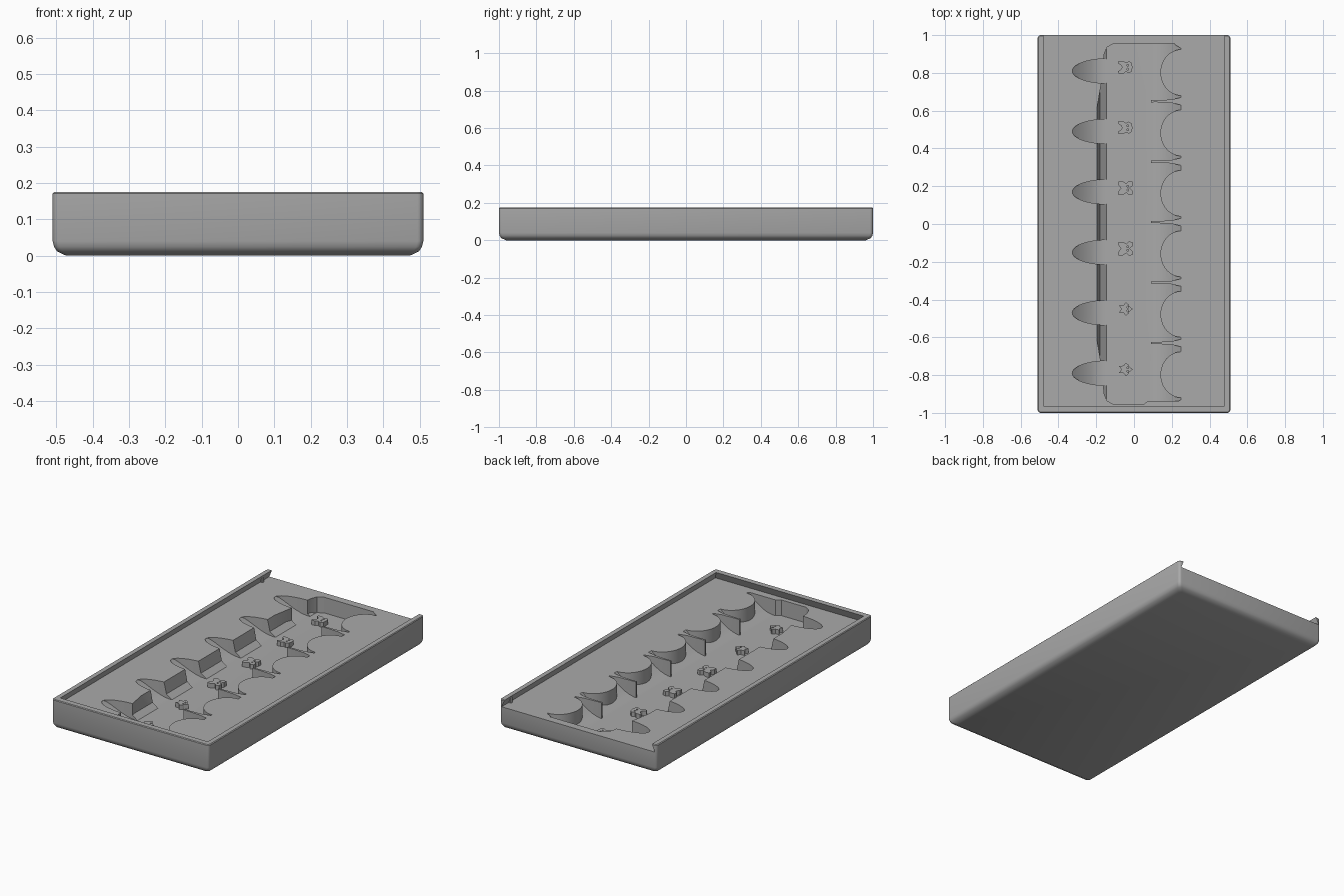
import bpy, bmesh, math
from mathutils import Vector

if "Cube" in bpy.data.objects:
    bpy.data.objects.remove(bpy.data.objects["Cube"], do_unlink=True)

grey = bpy.data.materials.new("plain_grey")
grey.use_nodes = True
GREY = (0.4, 0.4, 0.4, 1)
grey.diffuse_color = GREY
grey.node_tree.nodes["Principled BSDF"].inputs["Base Color"].default_value = GREY

HX, HY, TOP, DECK, FLOOR = 0.51, 1.0, 0.175, 0.132, 0.04
STATIONS = [0.81 - 0.32 * i for i in range(6)]


def loft(name, rings):
    """Closed solid through rings of matching points."""
    bm = bmesh.new()
    loops = [[bm.verts.new(p) for p in ring] for ring in rings]
    n = len(loops[0])
    for a, b in zip(loops, loops[1:]):
        for i in range(n):
            j = (i + 1) % n
            bm.faces.new((a[i], a[j], b[j], b[i]))
    bm.faces.new(loops[0])
    bm.faces.new(loops[-1])
    bmesh.ops.recalc_face_normals(bm, faces=bm.faces)
    mesh = bpy.data.meshes.new(name)
    bm.to_mesh(mesh)
    bm.free()
    mesh.materials.append(grey)
    ob = bpy.data.objects.new(name, mesh)
    bpy.context.collection.objects.link(ob)
    return ob


def prism_z(name, pts, lo=-0.2, hi=0.3):
    return loft(name, [[(x, y, z) for x, y in pts] for z in (lo, hi)])


def prism_y(name, pts, lo, hi):
    return loft(name, [[(x, y, z) for x, z in pts] for y in (lo, hi)])


def boolean(target, tool, operation="DIFFERENCE"):
    """Apply a boolean and discard the tool."""
    mod = target.modifiers.new("cut", "BOOLEAN")
    mod.operation, mod.solver, mod.object = operation, "EXACT", tool
    bpy.context.view_layer.objects.active = target
    bpy.ops.object.modifier_apply(modifier=mod.name)
    bpy.data.objects.remove(tool, do_unlink=True)


def ellipse(cx, cy, rx, ry, n=40):
    return [(cx + rx * math.cos(2 * math.pi * i / n),
             cy + ry * math.sin(2 * math.pi * i / n)) for i in range(n)]


def ramp(x0, x1, n=8):
    """Curved floor rising from the pocket floor to the deck."""
    return [(x0 + (x1 - x0) * i / n, FLOOR + (DECK - FLOOR) * (i / n) ** 1.8)
            for i in range(n + 1)]


def rounded(inset, z, r=0.016, seg=4):
    pts = []
    for q, (sx, sy) in enumerate([(1, 1), (-1, 1), (-1, -1), (1, -1)]):
        for i in range(seg + 1):
            a = math.pi / 2 * (q + i / seg)
            pts.append((sx * (HX - inset - r) + r * math.cos(a),
                        sy * (HY - inset - r) + r * math.sin(a), z))
    return pts


# Tray body with a softened base
body = loft("tray_body", [rounded(i, z) for i, z in
            [(0.037, 0), (0.012, 0.012), (0.004, 0.024), (0, 0.04),
             (0, TOP - 0.004), (0.004, TOP)]])

# Undercut lid channel, open at the back
def channel(hw, front, z):
    return [(-hw, front, z), (hw, front, z), (hw, 1.2, z), (-hw, 1.2, z)]

boolean(body, loft("lid_channel", [channel(0.497, -0.982, DECK),
                                   channel(0.479, -0.964, TOP),
                                   channel(0.479, -0.964, TOP + 0.1)]))

# Long pocket: steep left side, flat floor, rising right side
pocket = prism_y("pocket_cutter",
                 [(-0.195, 0.16), (-0.195, DECK), (-0.18, 0.065), (-0.145, FLOOR)]
                 + ramp(0.09, 0.25) + [(0.25, 0.16)], -0.955, 0.955)
for y in STATIONS:
    boolean(pocket, prism_z("rounded_shoulder", ellipse(0.25, y - 0.008, 0.11, 0.122)))
for y in [s - 0.16 for s in STATIONS[:-1]]:
    boolean(pocket, prism_z("divider_fin", [
        (0.09, y - 0.006), (0.115, y - 0.005), (0.2, y - 0.009), (0.24, y - 0.018),
        (0.3, y - 0.03), (0.3, y + 0.03), (0.24, y + 0.018), (0.2, y + 0.009),
        (0.115, y + 0.005), (0.09, y + 0.006)]))
for s in (1, -1):
    boolean(pocket, prism_z("left_corner", [(x, s * y) for x, y in [
        (-0.3, 0.62), (-0.195, 0.62), (-0.172, 0.75), (-0.158, 0.9),
        (-0.143, 0.935), (-0.11, 0.954), (-0.11, 1.1), (-0.3, 1.1)]]))
    boolean(pocket, prism_z("right_corner", [(x, s * y) for x, y in [
        (0.215, 1.1), (0.215, 0.95), (0.24, 0.935), (0.3, 0.9), (0.3, 1.1)]]))
boolean(pocket, prism_z("front_step", [(0.05, -1.1), (0.05, -0.955), (0.075, -0.937),
                                       (0.3, -0.937), (0.3, -1.1)]))
boolean(body, pocket)

# Finger scoops along the left side
for y in STATIONS:
    scoop = prism_y("scoop_cutter", [(-0.1, 0.16), (-0.1, FLOOR)] + ramp(-0.16, -0.327)
                    + [(-0.327, 0.16)], y - 0.2, y + 0.2)
    boolean(scoop, prism_z("scoop_outline", ellipse(-0.14, y, 0.187, 0.065)), "INTERSECT")
    boolean(body, scoop)

# Lid catches near the open end
for side, x in (("left", 0.489), ("right", -0.489)):
    prism_z(side + "_lid_catch", ellipse(x, 0.925, 0.008, 0.012, 12), DECK, TOP - 0.008)

# Raised marks on the pocket floor: a pair each of three shapes
RABBIT = [(0.037, 0), (0.033, 0.022), (0.018, 0.032), (0.002, 0.024), (-0.012, 0.034),
          (-0.036, 0.034), (-0.04, 0.022), (-0.022, 0.01), (-0.018, 0)]
BEAR = [(0.022, 0), (0.036, 0.012), (0.036, 0.034), (0.018, 0.038), (0.004, 0.024),
        (-0.014, 0.036), (-0.038, 0.036), (-0.038, 0.018), (-0.024, 0)]
DIAMOND = [(0.038, 0), (0.02, 0.014), (0.016, 0.024), (0.002, 0.036), (-0.01, 0.02),
           (-0.034, 0.018), (-0.022, 0)]
for i, y in enumerate(STATIONS):
    half = (RABBIT, BEAR, DIAMOND)[i // 2]
    outline = half + [(a, -b) for a, b in half[-2:0:-1]]
    mark = prism_z(f"floor_mark_{i + 1}", [(a - 0.045, b + y + 0.02) for a, b in outline],
                   FLOOR - 0.005, 0.067)
    for s in (1, -1):
        boolean(mark, prism_z("eye_hole", ellipse(-0.033, y + 0.02 + s * 0.01, 0.005, 0.005, 10),
                              0.055, 0.1))

# Smooth curved walls, keep sharp edges
for ob in bpy.context.view_layer.objects:
    ob.select_set(ob.type == "MESH" and grey.name in ob.data.materials)
bpy.context.view_layer.objects.active = body
bpy.ops.object.shade_smooth_by_angle(angle=math.radians(30))
